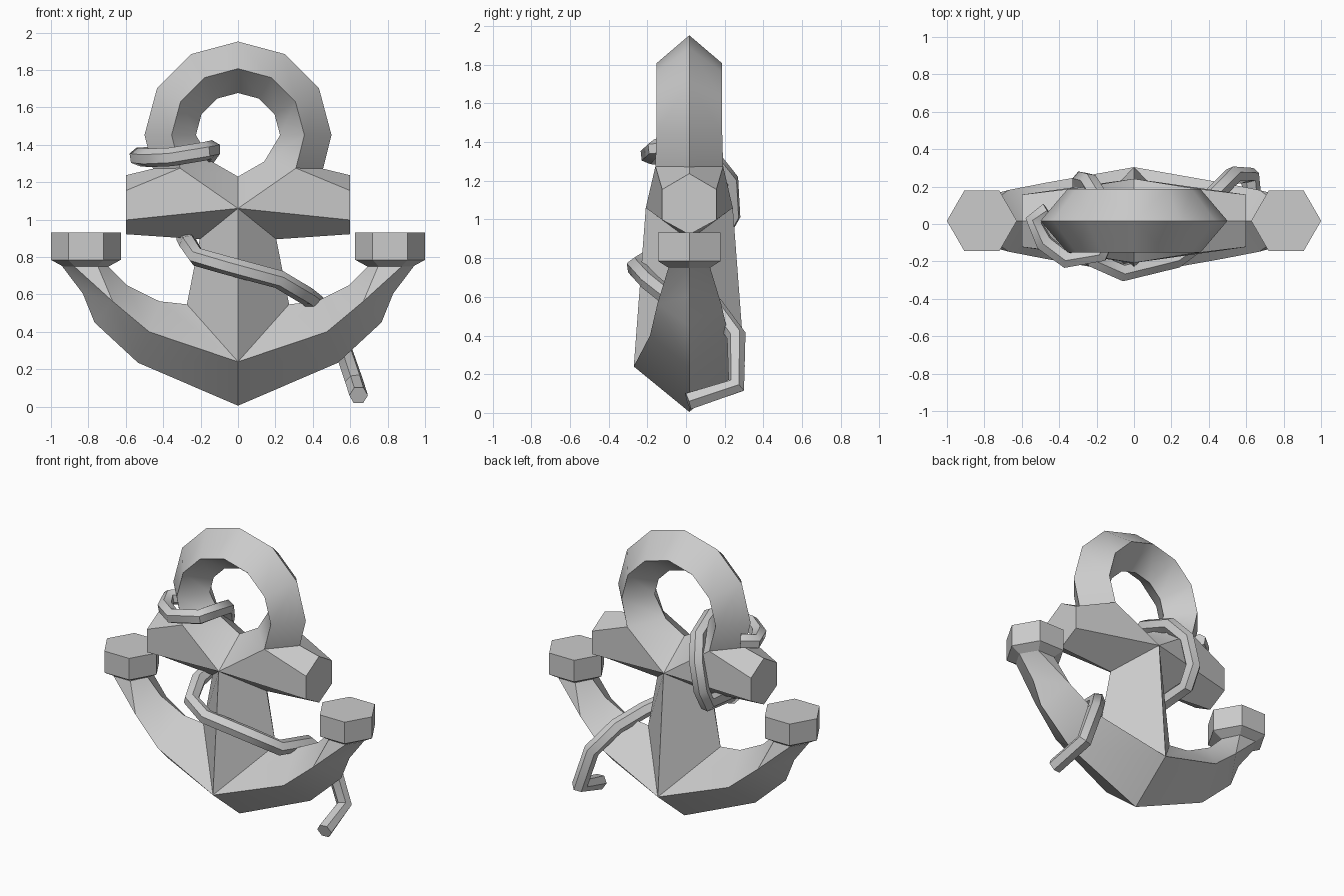
import bpy, bmesh, math
from mathutils import Vector

if "Cube" in bpy.data.objects:
    bpy.data.objects.remove(bpy.data.objects["Cube"])

MID_Y = 0.017  # depth of the anchor's middle plane

metal = bpy.data.materials.new("light_grey")
metal.use_nodes = True
metal.diffuse_color = (0.6, 0.6, 0.6, 1)
metal.node_tree.nodes["Principled BSDF"].inputs["Base Color"].default_value = (0.6, 0.6, 0.6, 1)


def finish(obj, angle):
    """Give the part its colour and smooth its shallow edges."""
    obj.data.materials.clear()
    obj.data.materials.append(metal)
    bpy.ops.object.select_all(action='DESELECT')
    obj.select_set(True)
    bpy.context.view_layer.objects.active = obj
    bpy.ops.object.shade_smooth_by_angle(angle=math.radians(angle))


def make_object(name, bm, angle):
    bmesh.ops.remove_doubles(bm, verts=bm.verts, dist=0.0005)
    bmesh.ops.recalc_face_normals(bm, faces=bm.faces)
    mesh = bpy.data.meshes.new(name)
    bm.to_mesh(mesh)
    bm.free()
    obj = bpy.data.objects.new(name, mesh)
    bpy.context.collection.objects.link(obj)
    finish(obj, angle)
    return obj


# Corners of one quarter of the body: (x, depth in front of middle plane, z)
P = {}
for i in range(4):  # eye ring: outer ridge, front edge, inner ridge
    a = math.radians(90 - 30 * i)
    for key, r, d in (("O", 0.5, 0), ("M", 0.355, 0.17), ("I", 0.225, 0)):
        P[key + str(i)] = (r * math.cos(a), d, 1.452 + r * math.sin(a))
P.update(
    # lower ring and shoulders
    O4=(.455, 0, 1.272), M4=(.31, .175, 1.275), I4=(.14, 0, 1.31), I5=(0, 0, 1.23),
    # crossbar end
    T=(.6, 0, 1.237), F=(.6, .14, 1.155), G=(.6, .14, .998), L=(.6, 0, .922),
    # shank
    C=(0, .225, 1.06), S1=(.205, 0, .895), S2=(.273, 0, .547), A=(0, .287, .24),
    # curved arm: underside, front edge, upper side
    B0=(0, 0, .005), B1=(.535, 0, .235), B2=(.767, 0, .45), B3=(.83, 0, .605),
    E0=(.94, 0, .75), Ea=(.876, .108, .75), Eb=(.749, .108, .75), N3=(.695, 0, .75),
    M5=(.475, .203, .4), M6=(.67, .165, .563), N1=(.42, 0, .563), N2=(.595, 0, .65),
)
FACES = [f"O{i} M{i} M{i+1} O{i+1}" for i in range(4)]
FACES += [f"M{i} I{i} I{i+1} M{i+1}" for i in range(4)]
FACES += ["M4 I4 I5 C", "O4 M4 F T", "M4 C G F", "C S1 L G", "T F G L",
          "C A S2 S1", "A M5 N1 S2", "A B0 B1 M5", "M5 M6 N2 N1", "B1 B2 M6 M5",
          "B2 B3 M6", "B3 E0 M6", "E0 Ea M6", "M6 Ea Eb", "M6 Eb N3 N2"]

# Body: the quarter repeated left/right and front/back
bm = bmesh.new()
for sx in (1, -1):
    for sy in (1, -1):
        verts = {k: bm.verts.new((sx * x, MID_Y - sy * d, z)) for k, (x, d, z) in P.items()}
        for face in FACES:
            bm.faces.new([verts[k] for k in face.split()])
make_object("anchor_body", bm, 35)

# Hexagonal caps on the arm tips, with a short chamfer underneath
for side, name in ((1, "left_arm_cap"), (-1, "right_arm_cap")):
    bm = bmesh.new()
    rings = []
    for r, z in ((.123, .75), (.187, .785), (.187, .932)):
        rings.append([bm.verts.new((side * .8135 + r * math.cos(k * math.pi / 3),
                                    MID_Y + r * math.sin(k * math.pi / 3), z)) for k in range(6)])
    for low, high in zip(rings, rings[1:]):
        for k in range(6):
            j = (k + 1) % 6
            bm.faces.new((low[k], low[j], high[j], high[k]))
    bm.faces.new(rings[0])
    bm.faces.new(rings[-1])
    make_object(name, bm, 30)

# Rope: from the loose tail, round the arm, shank and crossbar, through the ring
PATH = [(.645, .01, .06), (.62, .26, .14), (.53, .26, .40), (.42, .15, .55),
        (.37, -.08, .59), (.22, -.19, .68), (-.06, -.26, .755), (-.22, -.19, .80),
        (-.265, -.05, .87), (-.28, .17, .90), (-.28, .235, 1.02), (-.24, .225, 1.2),
        (-.18, .13, 1.32), (-.14, -.06, 1.375), (-.18, -.16, 1.365), (-.36, -.19, 1.335),
        (-.48, -.10, 1.33), (-.535, .02, 1.335), (-.46, .07, 1.34)]
curve = bpy.data.curves.new("rope", 'CURVE')
curve.dimensions = '3D'
curve.bevel_depth = 0.05
curve.bevel_resolution = 1
curve.use_fill_caps = True
spline = curve.splines.new('POLY')
spline.points.add(len(PATH) - 1)
for point, co in zip(spline.points, PATH):
    point.co = (*co, 1)
rope = bpy.data.objects.new("rope", curve)
bpy.context.collection.objects.link(rope)
bpy.ops.object.select_all(action='DESELECT')
rope.select_set(True)
bpy.context.view_layer.objects.active = rope
bpy.ops.object.convert(target='MESH')
finish(bpy.context.view_layer.objects.active, 50)
